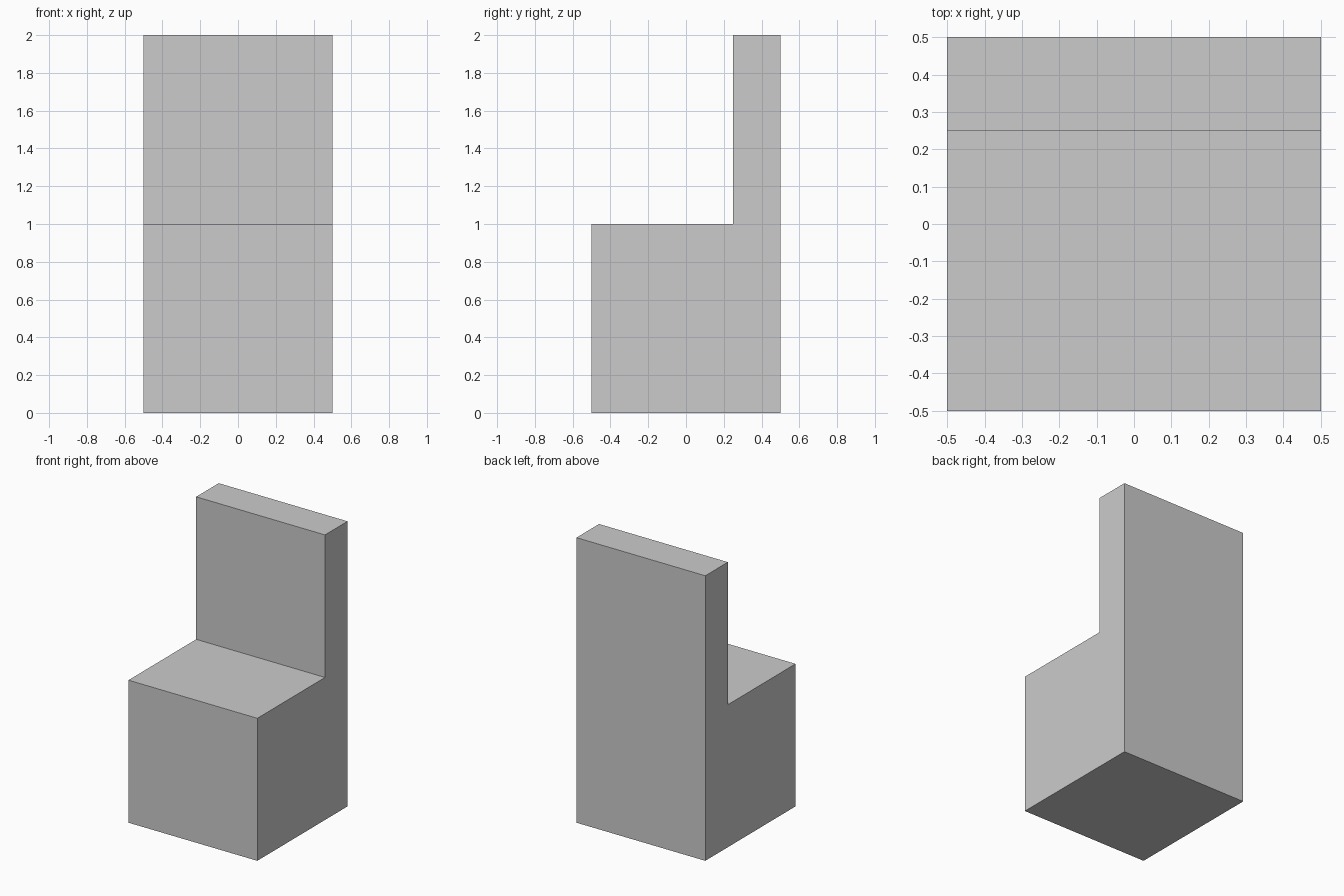
import bpy
import bmesh

if "Cube" in bpy.data.objects:
    bpy.data.objects.remove(bpy.data.objects["Cube"])

# Chair block: L-shaped side profile (y, z) extruded across the width
WIDTH = 1.0
profile = [(-0.5, 0), (0.5, 0), (0.5, 2), (0.25, 2), (0.25, 1), (-0.5, 1)]

bm = bmesh.new()
side = bm.faces.new([bm.verts.new((-WIDTH / 2, y, z)) for y, z in profile])
extruded = bmesh.ops.extrude_face_region(bm, geom=[side], use_keep_orig=True)
moved = [g for g in extruded["geom"] if isinstance(g, bmesh.types.BMVert)]
bmesh.ops.translate(bm, verts=moved, vec=(WIDTH, 0, 0))
bmesh.ops.recalc_face_normals(bm, faces=bm.faces)

mesh = bpy.data.meshes.new("block_chair")
bm.to_mesh(mesh)
bm.free()
bpy.context.collection.objects.link(bpy.data.objects.new("block_chair", mesh))
